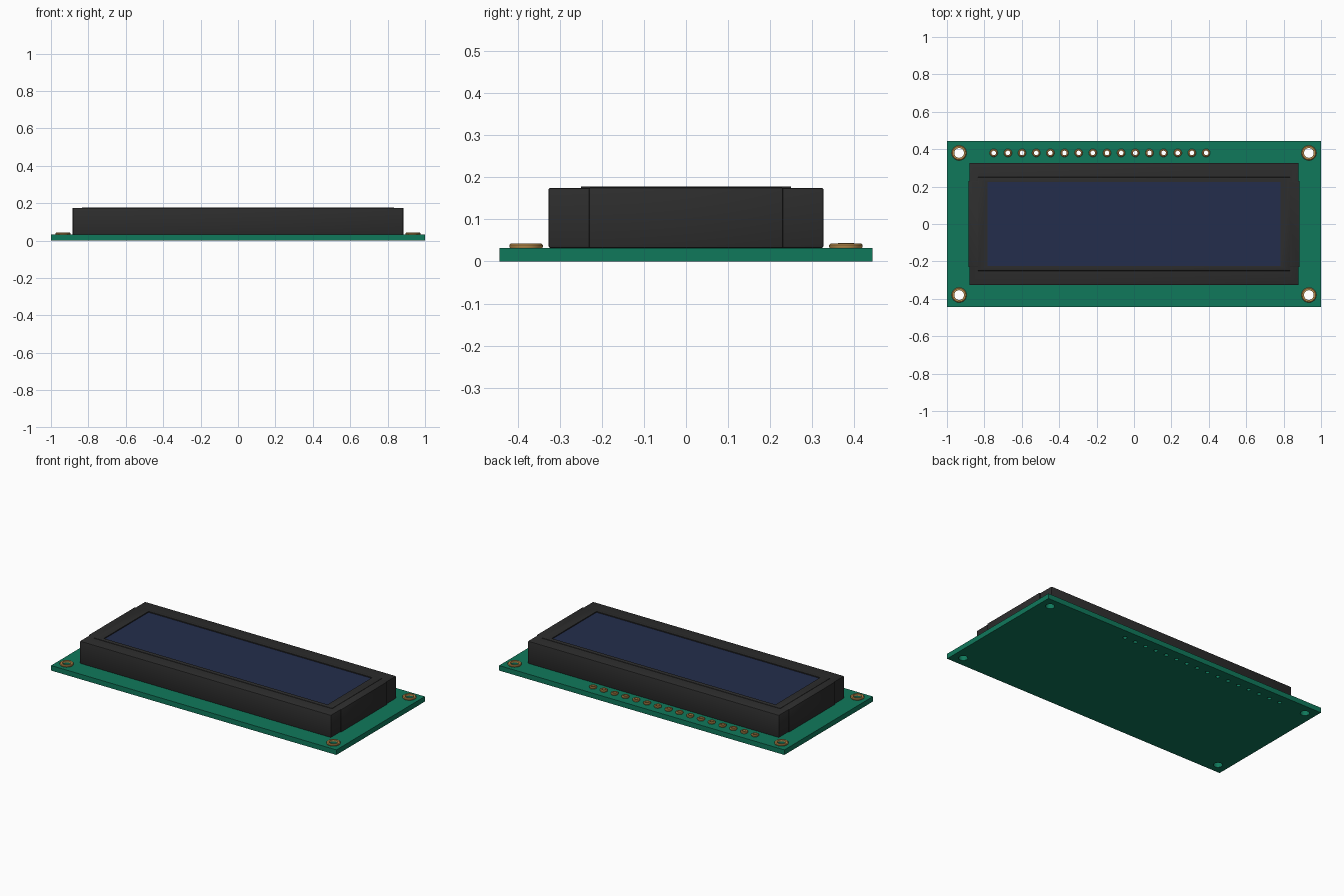
import bpy, bmesh, math
from mathutils import Matrix

cube = bpy.data.objects.get("Cube")
if cube:
    bpy.data.objects.remove(cube, do_unlink=True)


def material(name, rgb):
    m = bpy.data.materials.new(name)
    m.use_nodes = True
    m.diffuse_color = (*rgb, 1)
    bsdf = m.node_tree.nodes["Principled BSDF"]
    bsdf.inputs["Base Color"].default_value = (*rgb, 1)
    bsdf.inputs["Roughness"].default_value = 0.6
    return m


GREEN = material("board green", (0.005, 0.19, 0.105))
BLACK = material("bezel black", (0.026, 0.026, 0.026))
BLUE = material("screen blue", (0.017, 0.027, 0.072))
GOLD = material("contact gold", (0.5, 0.27, 0.075))

BOARD_TOP = 0.032
HOLES = [(sx * 0.935, sy * 0.38) for sx in (-1, 1) for sy in (-1, 1)]
PINS = [(-0.75 + i * 0.0757, 0.38) for i in range(16)]


def add(name, bm, mat):
    mesh = bpy.data.meshes.new(name)
    bm.to_mesh(mesh)
    bm.free()
    ob = bpy.data.objects.new(name, mesh)
    bpy.context.collection.objects.link(ob)
    if mat:
        mesh.materials.append(mat)
    return ob


def box(name, hx, hy, z0, z1, mat, bevel=0):
    bm = bmesh.new()
    size = Matrix.Diagonal((2 * hx, 2 * hy, z1 - z0, 1))
    bmesh.ops.create_cube(bm, size=1, matrix=Matrix.Translation((0, 0, (z0 + z1) / 2)) @ size)
    if bevel:
        bmesh.ops.bevel(bm, geom=bm.edges[:], offset=bevel, segments=2,
                        profile=0.5, affect='EDGES')
    return add(name, bm, mat)


def activate(ob):
    bpy.ops.object.select_all(action='DESELECT')
    ob.select_set(True)
    bpy.context.view_layer.objects.active = ob


def smooth(ob):
    activate(ob)
    bpy.ops.object.shade_smooth_by_angle(angle=math.radians(35))


def cut(ob, cutter):
    mod = ob.modifiers.new("cut", 'BOOLEAN')
    mod.operation = 'DIFFERENCE'
    mod.solver = 'EXACT'
    mod.object = cutter
    activate(ob)
    bpy.ops.object.modifier_apply(modifier=mod.name)


def ring(name, x, y, inner, outer, top, sides):
    """Flat eyelet with a softened outer rim, turned from a profile."""
    base, soft = BOARD_TOP - 0.001, 0.004
    profile = [(inner, base), (outer - soft / 2, base), (outer, base + soft),
               (outer, top - soft), (outer - soft, top), (inner, top)]
    bm = bmesh.new()
    loops = []
    for i in range(sides):
        a = 2 * math.pi * i / sides
        loops.append([bm.verts.new((x + r * math.cos(a), y + r * math.sin(a), z))
                      for r, z in profile])
    n = len(profile)
    for i in range(sides):
        p, q = loops[i], loops[(i + 1) % sides]
        for k in range(n):
            bm.faces.new((p[k], q[k], q[(k + 1) % n], p[(k + 1) % n]))
    bmesh.ops.recalc_face_normals(bm, faces=bm.faces[:])
    smooth(add(name, bm, GOLD))


# Circuit board with drilled mounting and pin holes
board = box("circuit_board", 1, 0.443, 0, BOARD_TOP, GREEN)
drill = bmesh.new()
for spots, radius, sides in ((HOLES, 0.026, 32), (PINS, 0.012, 20)):
    for x, y in spots:
        bmesh.ops.create_cone(drill, cap_ends=True, segments=sides, radius1=radius,
                              radius2=radius, depth=0.2,
                              matrix=Matrix.Translation((x, y, 0)))
drill = add("drill_cutter", drill, None)
cut(board, drill)
bpy.data.objects.remove(drill, do_unlink=True)
smooth(board)

# Gold eyelets around the holes
for i, (x, y) in enumerate(HOLES):
    ring(f"mounting_ring_{i + 1}", x, y, 0.026, 0.04, 0.043, 32)
for i, (x, y) in enumerate(PINS):
    ring(f"pin_ring_{i + 1}", x, y, 0.012, 0.022, 0.044, 20)

# Black bezel: body, side tabs and slightly raised frame, all with a window
parts = [box("bezel_body", 0.88, 0.327, BOARD_TOP, 0.175, BLACK, 0.005),
         box("bezel_side_tabs", 0.885, 0.23, BOARD_TOP, 0.1757, BLACK, 0.003),
         box("bezel_raised_frame", 0.835, 0.25, 0.15, 0.178, BLACK, 0.002)]
window = box("window_cutter", 0.784, 0.224, 0.166, 0.3, None)
for part in parts:
    cut(part, window)
    smooth(part)
bpy.data.objects.remove(window, do_unlink=True)

# Display glass set into the window
box("screen", 0.784, 0.224, 0.16, 0.172, BLUE)
